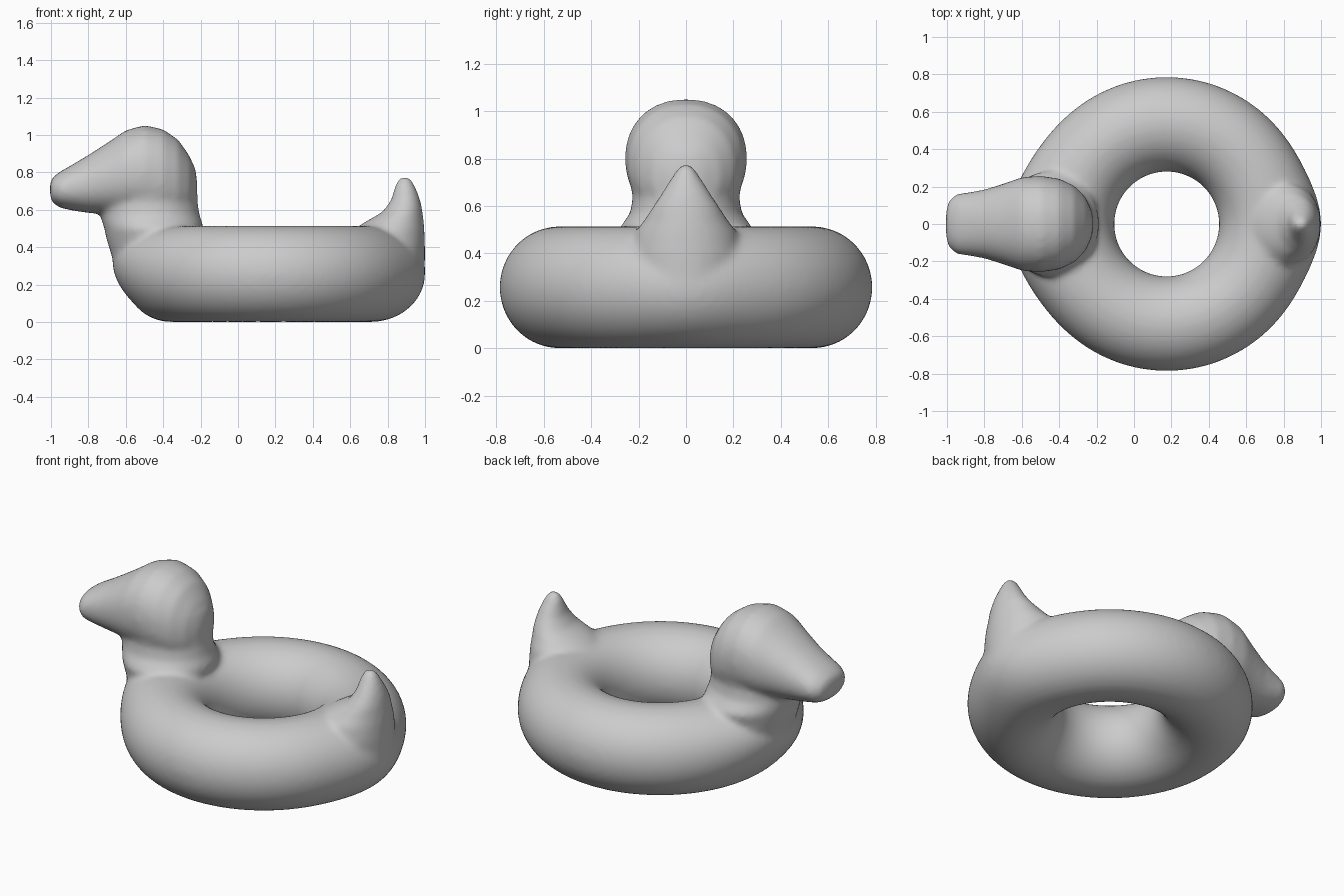
import bpy, bmesh, math
from mathutils import Vector

cube = bpy.data.objects.get("Cube")
if cube:
    bpy.data.objects.remove(cube)

SIDES = 40
RING_X, MAJOR, TUBE = 0.175, 0.533, 0.257
bm = bmesh.new()


def skin(rings, closed=False):
    """Join rings of points into a surface, capped unless closed."""
    loops = [[bm.verts.new(p) for p in ring] for ring in rings]
    n = len(loops[0])
    pairs = list(zip(loops, loops[1:]))
    if closed:
        pairs.append((loops[-1], loops[0]))
    else:
        bm.faces.new(loops[0][::-1])
        bm.faces.new(loops[-1])
    for a, b in pairs:
        for i in range(n):
            j = (i + 1) % n
            bm.faces.new((a[i], a[j], b[j], b[i]))


def rounded(power=1.0):
    """Unit outline; a power under 1 makes it boxier."""
    for i in range(SIDES):
        t = math.tau * i / SIDES
        c, s = math.cos(t), math.sin(t)
        yield (math.copysign(abs(c) ** power, c), math.copysign(abs(s) ** power, s))


def upright_loft(sections):
    """Sections are height, front x, back x, half width."""
    skin([[Vector(((a + b) / 2 + c * (b - a) / 2, s * w, z)) for c, s in rounded()]
          for z, a, b, w in sections])


def lengthwise_loft(sections):
    """Sections are x, bottom z, top z, half width."""
    skin([[Vector((x, c * w, (a + b) / 2 + s * (b - a) / 2)) for c, s in rounded(0.92)]
          for x, a, b, w in sections])


# Swim ring, with a swelling chest and a slightly pointed stern
rings = []
for i in range(96):
    angle = math.tau * i / 96
    chest = math.exp(-((math.pi - abs(math.pi - angle) - math.pi) / 0.42) ** 2)
    stern = math.exp(-(min(angle, math.tau - angle) / 0.3) ** 2)
    ring = []
    for c, s in rounded():
        z = TUBE + TUBE * s
        outer = max(c, 0)
        r = MAJOR + 0.253 * c
        r += outer * (chest * max(0, z - 0.1) * 0.32 + stern * 0.04)
        ring.append((RING_X + r * math.cos(angle), r * math.sin(angle), z))
    rings.append(ring)
skin(rings, closed=True)

# Head and beak
lengthwise_loft([
    (-1.005, 0.67, 0.75, 0.07), (-0.99, 0.635, 0.775, 0.125),
    (-0.95, 0.61, 0.805, 0.16), (-0.88, 0.595, 0.845, 0.17),
    (-0.8, 0.583, 0.893, 0.184), (-0.7, 0.575, 0.957, 0.215),
    (-0.6, 0.56, 1.025, 0.25), (-0.5, 0.55, 1.053, 0.258),
    (-0.4, 0.53, 1.03, 0.243), (-0.32, 0.53, 0.975, 0.205),
    (-0.26, 0.56, 0.89, 0.145), (-0.225, 0.63, 0.81, 0.07),
])

# Neck flaring into the ring
upright_loft([
    (0.3, -0.66, -0.22, 0.25), (0.45, -0.705, -0.2, 0.27),
    (0.5, -0.715, -0.185, 0.285), (0.53, -0.725, -0.19, 0.265),
    (0.57, -0.735, -0.205, 0.235), (0.64, -0.74, -0.215, 0.225),
    (0.75, -0.73, -0.217, 0.245), (0.83, -0.7, -0.23, 0.235),
])

# Upturned tail
upright_loft([
    (0.25, 0.66, 1.0, 0.2), (0.4, 0.62, 1.0, 0.23),
    (0.49, 0.61, 0.997, 0.215), (0.535, 0.68, 0.993, 0.18),
    (0.59, 0.775, 0.987, 0.145), (0.65, 0.818, 0.975, 0.105),
    (0.7, 0.832, 0.958, 0.074), (0.745, 0.845, 0.938, 0.045),
    (0.775, 0.868, 0.915, 0.022),
])

bmesh.ops.recalc_face_normals(bm, faces=bm.faces[:])
mesh = bpy.data.meshes.new("duck_float")
bm.to_mesh(mesh)
bm.free()
duck = bpy.data.objects.new("duck_float", mesh)
bpy.context.collection.objects.link(duck)

# Fuse the parts into one soft skin
remesh = duck.modifiers.new("fuse", 'REMESH')
remesh.mode = 'VOXEL'
remesh.voxel_size = 0.016
remesh.use_smooth_shade = True
soften = duck.modifiers.new("soften", 'SMOOTH')
soften.factor = 0.5
soften.iterations = 10

# Plain grey vinyl
grey = bpy.data.materials.new("grey_vinyl")
grey.use_nodes = True
colour = (0.6, 0.6, 0.6, 1)
grey.diffuse_color = colour
grey.node_tree.nodes["Principled BSDF"].inputs["Base Color"].default_value = colour
mesh.materials.append(grey)
for poly in mesh.polygons:
    poly.use_smooth = True
